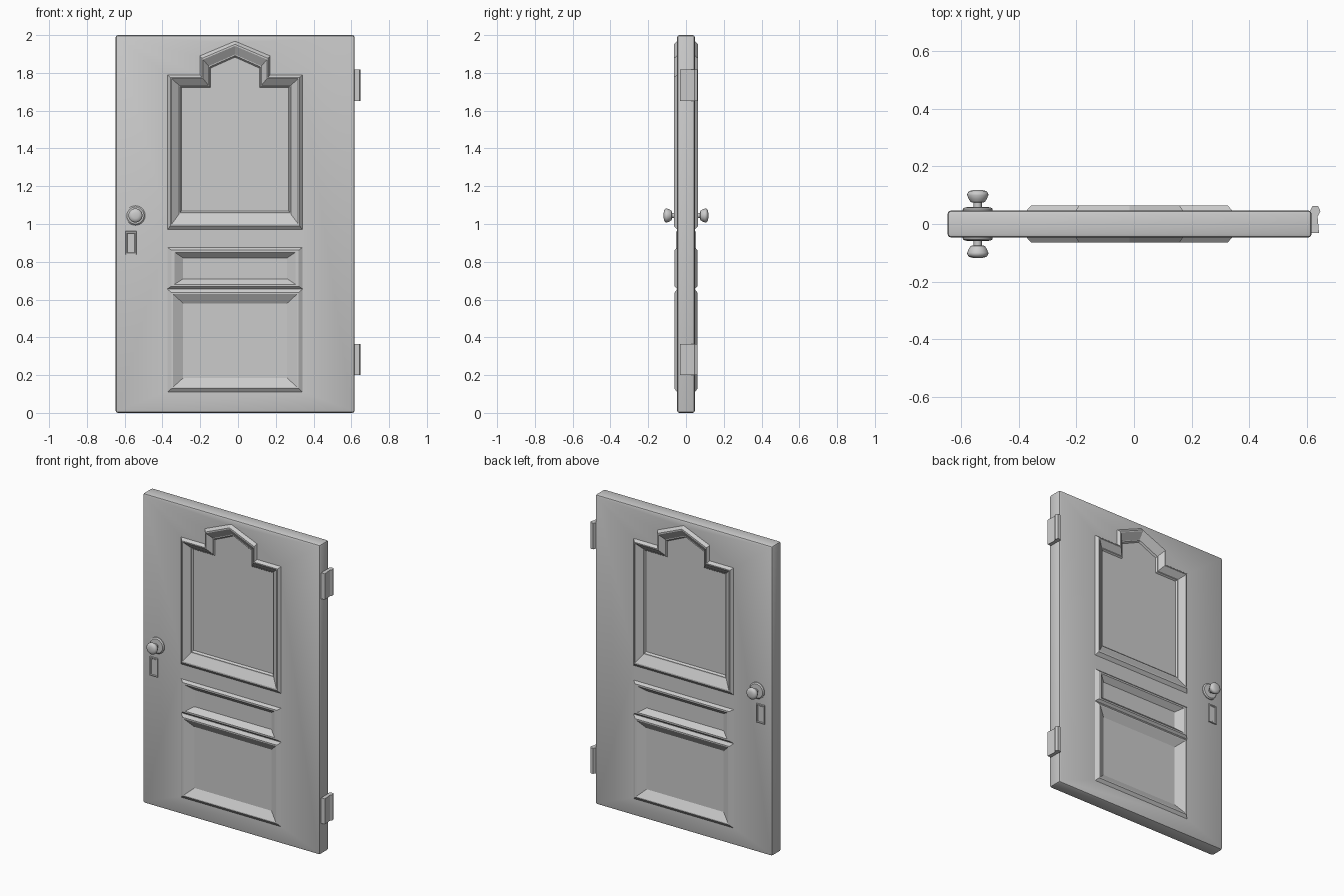
import bpy, bmesh, math
from mathutils import Vector

old = bpy.data.objects.get("Cube")
if old:
    bpy.data.objects.remove(old)

grey = bpy.data.materials.new("plain_grey")
grey.use_nodes = True
grey.diffuse_color = (0.6, 0.6, 0.6, 1)
grey.node_tree.nodes["Principled BSDF"].inputs["Base Color"].default_value = (0.6, 0.6, 0.6, 1)

HALF = 0.047      # half the slab thickness
MID = -0.016      # centre line of the panels


def finish(name, bm, smooth=False):
    bmesh.ops.recalc_face_normals(bm, faces=bm.faces)
    mesh = bpy.data.meshes.new(name)
    bm.to_mesh(mesh)
    bm.free()
    mesh.materials.append(grey)
    obj = bpy.data.objects.new(name, mesh)
    bpy.context.collection.objects.link(obj)
    if smooth:
        bpy.ops.object.select_all(action='DESELECT')
        obj.select_set(True)
        bpy.context.view_layer.objects.active = obj
        bpy.ops.object.shade_smooth_by_angle(angle=math.radians(35))
    return obj


def loft(bm, rings, cap_first=False):
    """Skin between closed rings of points and cap the last one."""
    loops = [[bm.verts.new(p) for p in ring] for ring in rings]
    for a, b in zip(loops, loops[1:]):
        for i in range(len(a)):
            j = (i + 1) % len(a)
            bm.faces.new((a[i], a[j], b[j], b[i]))
    bm.faces.new(loops[-1])
    if cap_first:
        bm.faces.new(loops[0])


def rect(x0, x1, z0, z1):
    return [(x0, z0), (x1, z0), (x1, z1), (x0, z1)]


def mirrored(half):
    """Close a half outline about the panel centre line; its last point is the peak."""
    right = [(MID + x, z) for x, z in half]
    left = [(MID - x, z) for x, z in reversed(half[:-1])]
    return right + left


def between(outer, inner, t):
    return [tuple(Vector(a).lerp(Vector(b), t)) for a, b in zip(outer, inner)]


def moulding(name, outer, inner, profile):
    """Moulded panel on each face; profile holds (blend to inner, depth)."""
    for side, sign in (("front", -1), ("back", 1)):
        bm = bmesh.new()
        loft(bm, [[(x, sign * y, z) for x, z in between(outer, inner, t)]
                  for t, y in profile])
        # orient the open shell outward
        obj = finish(f"{side}_{name}", bm)
        centre = obj.data.polygons[-1]
        if centre.normal.y * sign < 0:
            obj.data.flip_normals()


# Panel outlines
arch_outer = mirrored([(.357, .97), (.357, 1.79), (.186, 1.79), (.186, 1.89), (0, 1.968)])
arch_inner = mirrored([(.283, 1.07), (.283, 1.722), (.13, 1.722), (.13, 1.825), (0, 1.883)])
panels = {
    "arched_panel": (arch_outer, arch_inner,
                     [(0, HALF), (.2, .064), (.3, .064), (.83, .035), (.9, .035), (1, .025)]),
    "middle_panel": (rect(-.373, .341, .657, .875), rect(-.29, .26, .71, .82),
                     [(0, HALF), (.25, .061), (.45, .061), (1, .03)]),
    "lower_panel": (rect(-.373, .341, .11, .655), rect(-.29, .26, .185, .58),
                    [(0, HALF), (.25, .061), (.35, .061), (1, .03)]),
}

# Slab with rounded edges and openings for the panels
bm = bmesh.new()
loft(bm, [[(x, y, z) for x, z in rect(-.648, .617, 0, 2)] for y in (-HALF, HALF)], True)
bmesh.ops.bevel(bm, geom=list(bm.edges), offset=.012, segments=2, profile=.5, affect='EDGES')
slab = finish("door_slab", bm, True)
for name, (outer, inner, profile) in panels.items():
    moulding(name, outer, inner, profile)
    bm = bmesh.new()
    opening = between(outer, inner, .1)
    loft(bm, [[(x, y, z) for x, z in opening] for y in (-.2, .2)], True)
    cutter = finish(name + "_cutter", bm)
    cutter.hide_render = True
    cutter.hide_set(True)
    cutter.display_type = 'WIRE'
    cut = slab.modifiers.new(name, 'BOOLEAN')
    cut.operation = 'DIFFERENCE'
    cut.solver = 'EXACT'
    cut.object = cutter

# Apply the openings and drop the cutters
bpy.context.view_layer.update()
cut_mesh = bpy.data.meshes.new_from_object(slab.evaluated_get(bpy.context.evaluated_depsgraph_get()))
slab.modifiers.clear()
slab.data = cut_mesh
for name in panels:
    bpy.data.objects.remove(bpy.data.objects[name + "_cutter"])

# Knobs, with round backing plates
knob_profile = [(.052, .04), (.052, .052), (.045, .058), (.014, .059), (.014, .074),
                (.024, .076), (.031, .086), (.037, .1), (.036, .107), (.03, .114), (.016, .118)]
SIDES = 24
for side, sign in (("front", -1), ("back", 1)):
    bm = bmesh.new()
    rings = []
    for r, y in knob_profile:
        angles = [math.tau * i / SIDES for i in range(SIDES)]
        rings.append([(-.543 + r * math.cos(a), sign * y, 1.045 + r * math.sin(a)) for a in angles])
    loft(bm, rings, True)
    finish(side + "_knob", bm, True)

# Lock plates with a raised rim
moulding("lock_plate", rect(-.596, -.537, .838, .962), rect(-.584, -.549, .85, .95),
         [(0, .046), (.15, .054), (.7, .054), (1, .05)])

# Hinges: round knuckle joined to a flared leaf
hinge = [(.614, -.032), (.643, -.032), (.638, .026), (.648, .044), (.64, .062),
         (.62, .062), (.611, .044), (.617, .026)]
for name, low, high in (("upper_hinge", 1.65, 1.818), ("lower_hinge", .2, .365)):
    bm = bmesh.new()
    loft(bm, [[(x, y, z) for x, y in hinge] for z in (low, high)], True)
    finish(name, bm)
